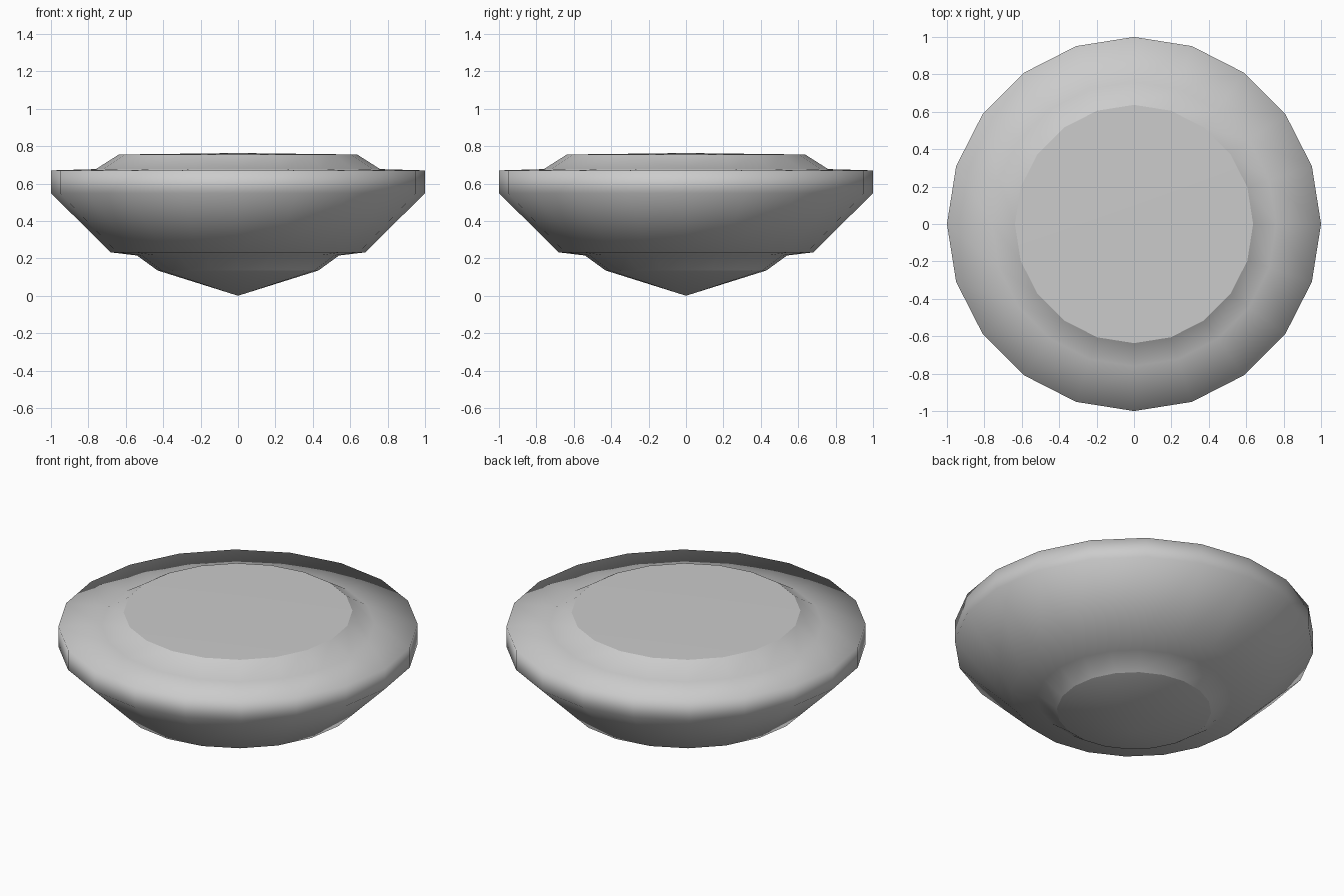
import bpy, bmesh, math

if "Cube" in bpy.data.objects:
    bpy.data.objects.remove(bpy.data.objects["Cube"])

SIDES = 20


def lathe(name, profile, sharp_rings=()):
    """Revolve (radius, z) points around z; radius 0 makes a pole."""
    bm = bmesh.new()
    rings = []
    for r, z in profile:
        if r == 0:
            rings.append([bm.verts.new((0, 0, z))] * SIDES)
        else:
            rings.append([bm.verts.new((r * math.cos(2 * math.pi * i / SIDES),
                                        r * math.sin(2 * math.pi * i / SIDES), z))
                          for i in range(SIDES)])
    for a, b in zip(rings, rings[1:]):
        for i in range(SIDES):
            j = (i + 1) % SIDES
            corners = list(dict.fromkeys((a[i], a[j], b[j], b[i])))
            bm.faces.new(corners).smooth = True
    # Crisp borders around the flat caps
    for k in sharp_rings:
        for i in range(SIDES):
            bm.edges.get((rings[k][i], rings[k][(i + 1) % SIDES])).smooth = False
    bmesh.ops.recalc_face_normals(bm, faces=bm.faces)
    mesh = bpy.data.meshes.new(name)
    bm.to_mesh(mesh)
    bm.free()
    obj = bpy.data.objects.new(name, mesh)
    bpy.context.collection.objects.link(obj)
    return obj


# Closed dish: pointed base, stepped foot, flared bowl, rim, raised lid
lathe("dish_body", [
    (0, 0.005), (0.43, 0.14), (0.54, 0.22), (0.68, 0.237),
    (1.0, 0.553), (1.0, 0.675), (0.76, 0.682), (0.637, 0.76), (0, 0.768),
], sharp_rings=(1, 7)).location.z = -0.005
